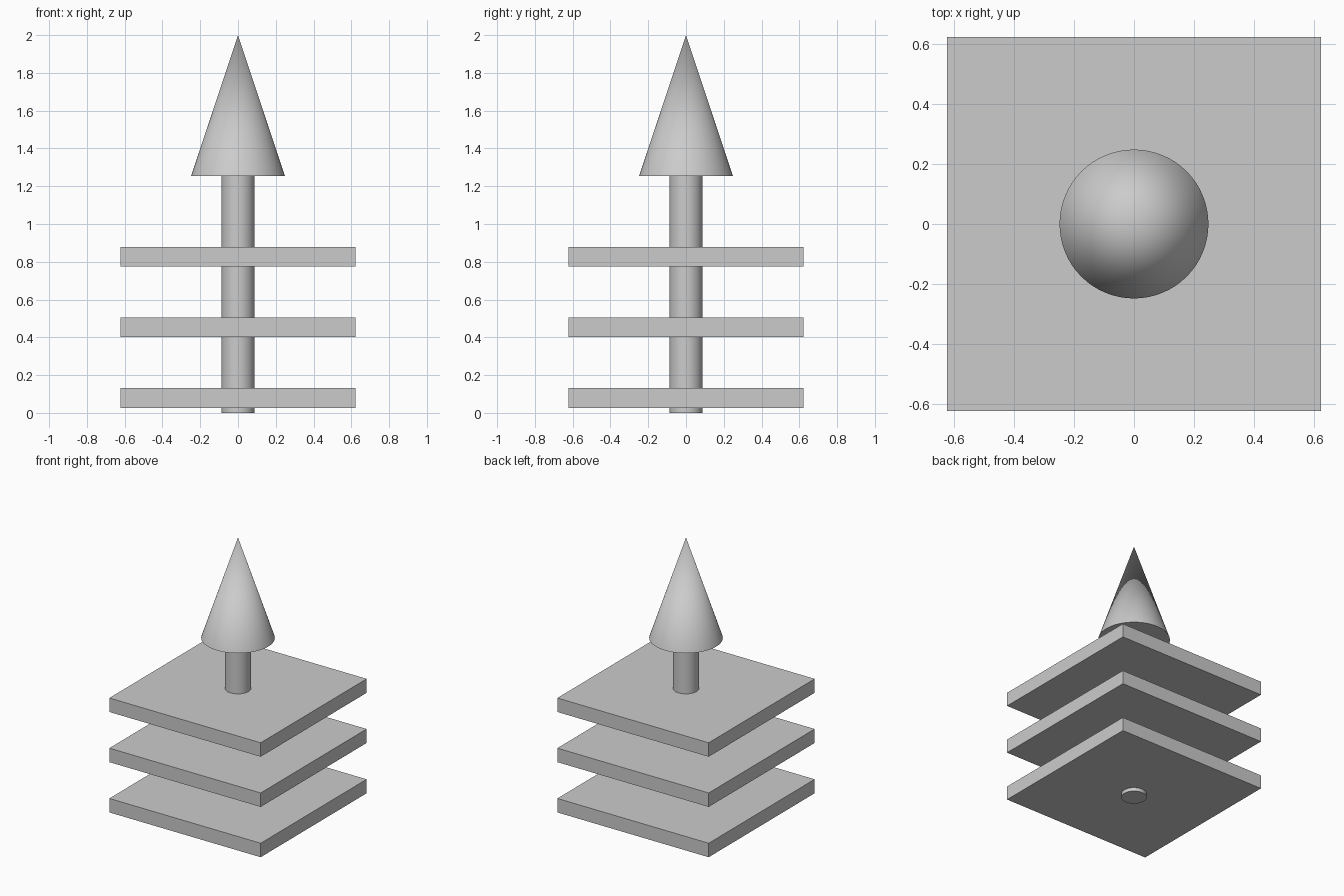
import bpy
import math

cube = bpy.data.objects.get("Cube")
if cube:
    bpy.data.objects.remove(cube, do_unlink=True)

grey = bpy.data.materials.new("light_grey")
grey.use_nodes = True
COLOUR = (0.6, 0.6, 0.6, 1)
grey.diffuse_color = COLOUR
grey.node_tree.nodes["Principled BSDF"].inputs["Base Color"].default_value = COLOUR


def finish(name, smooth=False):
    obj = bpy.context.object
    obj.name = name
    obj.data.materials.append(grey)
    if smooth:
        bpy.ops.object.shade_smooth_by_angle(angle=math.radians(30))
    return obj


WIDTH, THICKNESS = 1.245, 0.104
CONE_BASE, TOP = 1.255, 2.0

# Central shaft, running from the ground up to the cone
bpy.ops.mesh.primitive_cylinder_add(vertices=64, radius=0.0875, depth=CONE_BASE,
                                    location=(0, 0, CONE_BASE / 2))
finish("shaft", smooth=True)

# Pointed cone on top
bpy.ops.mesh.primitive_cone_add(vertices=64, radius1=0.248, radius2=0, depth=TOP - CONE_BASE,
                                location=(0, 0, (CONE_BASE + TOP) / 2))
finish("cone_tip", smooth=True)

# Three stacked square plates
for name, z in (("lower_plate", 0.079), ("middle_plate", 0.453), ("upper_plate", 0.826)):
    bpy.ops.mesh.primitive_cube_add(size=1, location=(0, 0, z))
    plate = finish(name)
    plate.scale = (WIDTH, WIDTH, THICKNESS)
    bpy.ops.object.transform_apply(location=False, rotation=False, scale=True)
